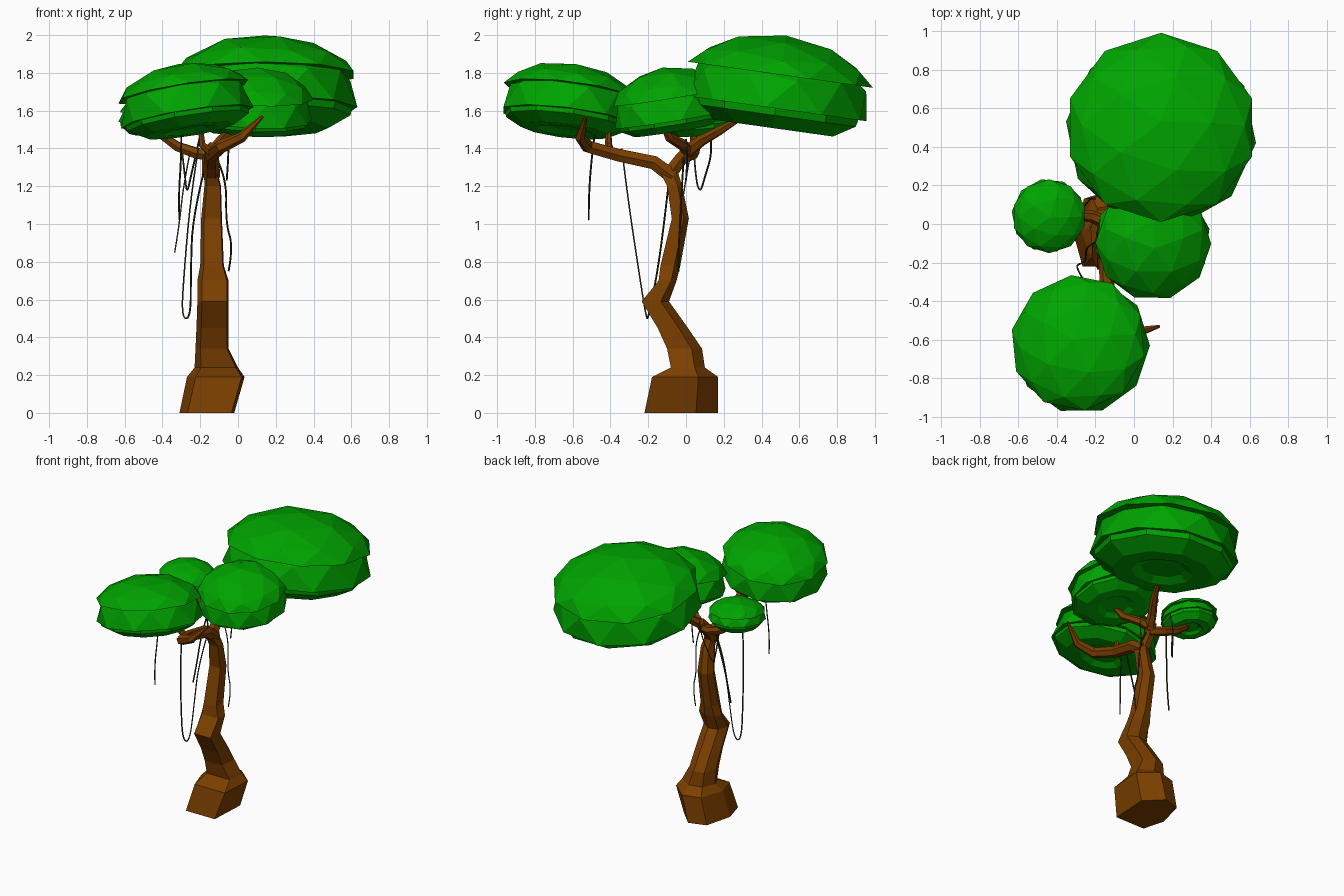
import bpy, bmesh, math
from mathutils import Matrix

if "Cube" in bpy.data.objects:
    bpy.data.objects.remove(bpy.data.objects["Cube"])


def material(name, colour):
    m = bpy.data.materials.new(name)
    m.diffuse_color = (*colour, 1)
    m.use_nodes = True
    m.node_tree.nodes["Principled BSDF"].inputs["Base Color"].default_value = m.diffuse_color
    return m


LEAF = material("leaf green", (0.0, 0.37, 0.0))
BARK = material("bark brown", (0.20, 0.050, 0.0))
VINE = material("vine dark green", (0.030, 0.034, 0.014))


def add_mesh(name, bm, mat):
    me = bpy.data.meshes.new(name)
    bm.to_mesh(me)
    bm.free()
    me.materials.append(mat)
    ob = bpy.data.objects.new(name, me)
    bpy.context.collection.objects.link(ob)
    return ob


def loft(bm, rings):
    """Skin closed rings of equal size and cap both ends."""
    rows = [[bm.verts.new(p) for p in ring] for ring in rings]
    n = len(rows[0])
    for a, b in zip(rows, rows[1:]):
        for i in range(n):
            j = (i + 1) % n
            bm.faces.new((a[i], a[j], b[j], b[i]))
    bm.faces.new(rows[0][::-1])
    bm.faces.new(rows[-1])


def dome(bm, r, rim, height, turn, bulge=1.0, power=1.0):
    """Upper half of a low-poly icosphere with a flat underside."""
    t = bmesh.new()
    bmesh.ops.create_icosphere(t, subdivisions=2, radius=1)
    geom = t.verts[:] + t.edges[:] + t.faces[:]
    bmesh.ops.bisect_plane(t, geom=geom, dist=1e-4, plane_co=(0, 0, 0),
                           plane_no=(0, 0, 1), clear_inner=True)
    bmesh.ops.holes_fill(t, edges=[e for e in t.edges if e.is_boundary])
    for v in t.verts:
        if 0.3 < v.co.z < 0.6:
            v.co.x *= bulge
            v.co.y *= bulge
        v.co = (v.co.x * r, v.co.y * r, max(v.co.z, 0) ** power * height)
    t.transform(Matrix.Translation((0, 0, rim)) @ Matrix.Rotation(turn, 4, 'Z'))
    tmp = bpy.data.meshes.new("tmp")
    t.to_mesh(tmp)
    t.free()
    bm.from_mesh(tmp)
    bpy.data.meshes.remove(tmp)


def canopy(name, x, y, r, top, cap_rim, low_rim, bottom, rx, ry, turn):
    bm = bmesh.new()
    # top cap and the wider layer below it
    dome(bm, r, 0, top - cap_rim, turn, 0.98, 1.3)
    dome(bm, r, low_rim - cap_rim, (cap_rim - low_rim) * 1.95, turn + 0.2, 1.05)
    # underside with a recess in the middle
    low, bot = low_rim - cap_rim, bottom - cap_rim
    profile = [(0.3, bot * 0.7 + low * 0.3), (0.42, bot), (0.68, bot),
               (0.92, bot * 0.35 + low * 0.65), (0.94, low + 0.004)]
    loft(bm, [[(r * k * math.cos(a), r * k * math.sin(a), z)
               for a in [turn + i * math.tau / 10 for i in range(10)]]
              for k, z in profile])
    bmesh.ops.recalc_face_normals(bm, faces=bm.faces)
    bm.transform(Matrix.Translation((x, y, cap_rim))
                 @ Matrix.Rotation(math.radians(rx), 4, 'X')
                 @ Matrix.Rotation(math.radians(ry), 4, 'Y'))
    add_mesh(name, bm, LEAF)


def tube(name, mat, pts, kind='POLY', radius=0.005, res=0):
    """Tube through (x, y, z[, radius]) points."""
    cu = bpy.data.curves.new(name, 'CURVE')
    cu.dimensions = '3D'
    cu.bevel_depth = 1.0
    cu.bevel_resolution = res
    cu.use_fill_caps = True
    cu.resolution_u = 5
    sp = cu.splines.new(kind)
    sp.points.add(len(pts) - 1)
    for p, q in zip(sp.points, pts):
        p.co = (*q[:3], 1)
        p.radius = q[3] if len(q) > 3 else radius
    if kind == 'NURBS':
        sp.order_u = 3
        sp.use_endpoint_u = True
    sp.use_smooth = False
    cu.materials.append(mat)
    ob = bpy.data.objects.new(name, cu)
    bpy.context.collection.objects.link(ob)
    bpy.ops.object.select_all(action='DESELECT')
    ob.select_set(True)
    bpy.context.view_layer.objects.active = ob
    bpy.ops.object.convert(target='MESH')


# Leaf canopies
canopy("canopy_large_back", 0.14, 0.50, 0.495, 2.0, 1.79, 1.61, 1.505, -8, 0, 0)
canopy("canopy_front_left", -0.29, -0.615, 0.355, 1.85, 1.70, 1.56, 1.49, -7, -9, 0.1)
canopy("canopy_right", 0.10, -0.10, 0.30, 1.83, 1.67, 1.55, 1.49, 9, 2, 0.3)
canopy("canopy_small_left", -0.44, 0.04, 0.192, 1.67, 1.585, 1.53, 1.47, 4, 3, 0.0)

# Trunk: a six-sided outline fitted into boxes (z, x range, y range)
outline = [(-0.7, -1), (0.9, -1), (1, 0.4), (0.2, 1), (-0.65, 0.8), (-1, -0.2)]
boxes = [(0.0, -0.31, -0.02, -0.22, 0.17), (0.19, -0.27, 0.035, -0.18, 0.17),
         (0.24, -0.23, 0.0, -0.08, 0.10), (0.34, -0.225, -0.05, -0.10, 0.085),
         (0.45, -0.22, -0.05, -0.15, 0.01), (0.59, -0.215, -0.05, -0.235, -0.09),
         (0.70, -0.215, -0.05, -0.145, -0.05), (0.78, -0.20, -0.075, -0.135, -0.03),
         (1.03, -0.195, -0.085, -0.075, 0.015), (1.20, -0.178, -0.09, -0.10, -0.02),
         (1.30, -0.18, -0.115, -0.15, -0.05)]
bm = bmesh.new()
loft(bm, [[((a + b) / 2 + u * (b - a) / 2, (c + d) / 2 + v * (d - c) / 2, z)
           for u, v in outline] for z, a, b, c, d in boxes])
bmesh.ops.recalc_face_normals(bm, faces=bm.faces)
add_mesh("trunk", bm, BARK)

# Branches (last value is thickness)
branches = {
    "branch_front": [(-0.14, -0.07, 1.25, 0.045), (-0.14, -0.17, 1.325, 0.042),
                     (-0.14, -0.36, 1.365, 0.038), (-0.09, -0.52, 1.41, 0.036),
                     (0.02, -0.56, 1.46, 0.028), (0.13, -0.53, 1.57, 0.008)],
    "twig_front": [(-0.13, -0.40, 1.37, 0.026), (-0.19, -0.41, 1.42, 0.020),
                   (-0.20, -0.41, 1.54, 0.010)],
    "branch_fork": [(-0.15, -0.09, 1.26, 0.042), (-0.15, -0.03, 1.34, 0.040),
                    (-0.13, 0.03, 1.41, 0.036)],
    "branch_back": [(-0.13, 0.0, 1.38, 0.036), (-0.09, 0.08, 1.44, 0.030),
                    (-0.03, 0.17, 1.49, 0.025), (0.03, 0.29, 1.56, 0.012)],
    "branch_right": [(-0.14, 0.02, 1.38, 0.034), (-0.06, -0.02, 1.42, 0.030),
                     (0.02, -0.09, 1.46, 0.025), (0.08, -0.13, 1.54, 0.012)],
    "branch_left": [(-0.13, 0.0, 1.36, 0.034), (-0.22, 0.04, 1.375, 0.032),
                    (-0.32, 0.05, 1.41, 0.028), (-0.42, 0.04, 1.48, 0.020)],
}
for name, pts in branches.items():
    tube(name, BARK, pts, res=1)

# Hanging vines
vines = [
    [(-0.21, -0.34, 1.40), (-0.25, -0.31, 1.15), (-0.285, -0.25, 0.75), (-0.30, -0.21, 0.50),
     (-0.25, -0.20, 0.50), (-0.25, -0.15, 0.75), (-0.24, -0.11, 1.05), (-0.17, -0.08, 1.32)],
    [(-0.30, -0.48, 1.50), (-0.30, -0.50, 1.35), (-0.315, -0.515, 1.15), (-0.31, -0.515, 1.02)],
    [(-0.25, 0.03, 1.40), (-0.29, -0.01, 1.20), (-0.31, -0.03, 1.00), (-0.335, -0.04, 0.85)],
    [(-0.12, -0.01, 1.36), (-0.06, -0.02, 1.25), (-0.065, -0.03, 1.0), (-0.025, -0.04, 0.88),
     (-0.05, -0.04, 0.75)],
    [(-0.30, 0.04, 1.42), (-0.28, 0.05, 1.24), (-0.27, 0.075, 1.16), (-0.25, 0.10, 1.25),
     (-0.22, 0.14, 1.38), (-0.20, 0.13, 1.47)],
    [(-0.05, 0.0, 1.45), (-0.05, 0.01, 1.35), (-0.06, 0.0, 1.23)],
]
for i, pts in enumerate(vines):
    tube(f"vine_{i + 1}", VINE, pts, kind='NURBS')
